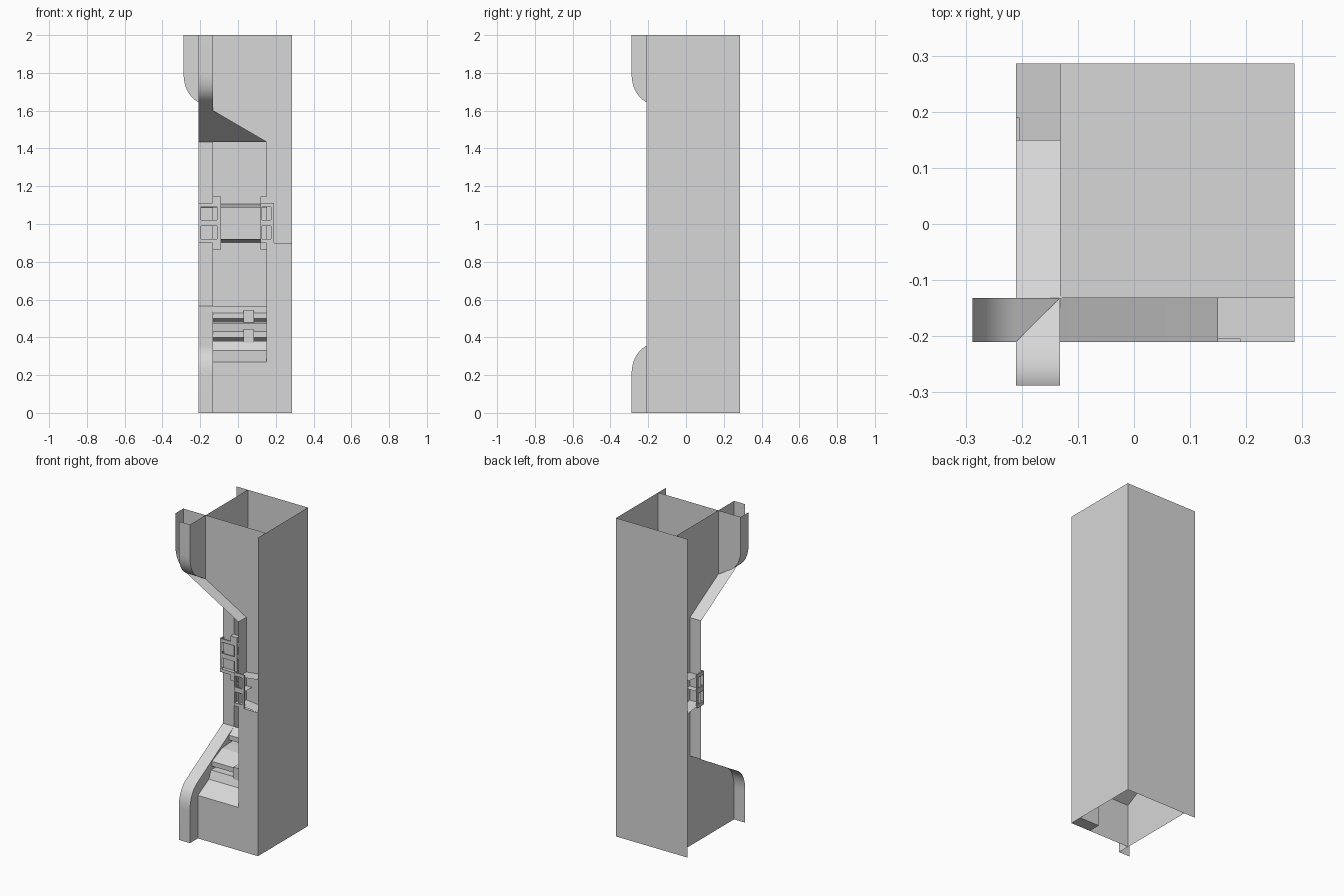
import bpy, bmesh
from mathutils import Vector

old = bpy.data.objects.get("Cube")
if old:
    bpy.data.objects.remove(old, do_unlink=True)

grey = bpy.data.materials.new("plain_grey")
grey.use_nodes = True
colour = (0.68, 0.68, 0.68, 1)
grey.diffuse_color = colour
grey.node_tree.nodes["Principled BSDF"].inputs["Base Color"].default_value = colour

# Key positions shared by both symmetric sides
FIN, EDGE, INNER, JAMB, BACK = -0.288, -0.21, -0.132, 0.15, 0.286
TOP, LEDGE, HEAD, SILL = 2.0, 0.9, 1.435, 0.565


def place(side, u, v, z):
    """u runs along the wall, v across it; side 0 follows y, side 1 follows x."""
    return (v, u, z) if side == 0 else (u, v, z)


def make(name, polygons, smooth=False):
    bm = bmesh.new()
    for poly in polygons:
        bm.faces.new([bm.verts.new(p) for p in poly])
    bmesh.ops.remove_doubles(bm, verts=bm.verts, dist=0.0005)
    bmesh.ops.recalc_face_normals(bm, faces=bm.faces)
    mesh = bpy.data.meshes.new(name)
    bm.to_mesh(mesh)
    bm.free()
    mesh.materials.append(grey)
    obj = bpy.data.objects.new(name, mesh)
    bpy.context.collection.objects.link(obj)
    if smooth:
        bpy.ops.object.select_all(action='DESELECT')
        obj.select_set(True)
        bpy.context.view_layer.objects.active = obj
        bpy.ops.object.shade_smooth_by_angle(angle=0.5)
    return obj


def wall(name, side, v, outline):
    return make(name, [[place(side, u, v, z) for u, z in outline]])


def strip(name, side, path, v0, v1, smooth=False):
    quads = [[place(side, a[0], v0, a[1]), place(side, b[0], v0, b[1]),
              place(side, b[0], v1, b[1]), place(side, a[0], v1, a[1])]
             for a, b in zip(path, path[1:])]
    return make(name, quads, smooth)


def boxes(name, side, spans):
    polys = []
    for u0, u1, v0, v1, z0, z1 in spans:
        ring = [(u0, v0), (u1, v0), (u1, v1), (u0, v1)]
        for z in (z0, z1):
            polys.append([place(side, u, v, z) for u, v in ring])
        for a, b in zip(ring, ring[1:] + ring[:1]):
            polys.append([place(side, *a, z0), place(side, *b, z0),
                          place(side, *b, z1), place(side, *a, z1)])
    return make(name, polys)


# Flared lip profile: straight fin, rounded corner, then a sloped run
start, control, end = Vector((FIN, 1.8)), Vector((FIN, 1.69)), Vector((EDGE, 1.645))
curve = [tuple(start * (1 - t) ** 2 + control * 2 * t * (1 - t) + end * t * t)
         for t in [i / 10 for i in range(11)]]
upper = [(FIN, TOP)] + curve + [(JAMB, HEAD)]
lower = [(u, TOP - z) for u, z in upper]

# Full outer walls
for side, name in enumerate(("left_wall", "back_wall")):
    wall(name, side, BACK, [(EDGE, 0), (BACK, 0), (BACK, TOP), (EDGE, TOP)])

# Inner walls, flared upper lips, jambs and the sloped soffit between them
hip_z = 1.6
for side, name in enumerate(("right", "front")):
    foot = SILL if side == 0 else 0
    wall(name + "_inner_wall", side, INNER,
         upper + [(JAMB, foot), (BACK, foot), (BACK, TOP)])
    strip(name + "_upper_lip", side, upper, EDGE, INNER, True)
    strip(name + "_jamb", side, [(JAMB, HEAD), (JAMB, foot)], EDGE, INNER)
    make(name + "_soffit", [[place(side, INNER, INNER, hip_z),
                             place(side, JAMB, INNER, HEAD),
                             place(side, JAMB, JAMB, HEAD)]])

# Flat cap over the soffit, and the level head behind it
strip("shaft_floor", 1, [(INNER, hip_z), (BACK, hip_z)], INNER, BACK)
make("soffit_head", [[(x, y, HEAD) for x, y in (
    (INNER, JAMB), (JAMB, JAMB), (JAMB, INNER),
    (BACK, INNER), (BACK, BACK), (INNER, BACK))]])

# Lower ramp with its fin and inner side wall
strip("lower_ramp", 0, lower, EDGE, INNER, True)
wall("ramp_side_wall", 0, INNER, lower + [(BACK, SILL), (BACK, 0)])

# Front lower wall with a closed post beside the opening
wall("front_lower_wall", 1, EDGE,
     [(INNER, 0), (BACK, 0), (BACK, LEDGE), (JAMB, LEDGE), (JAMB, 0.27), (INNER, 0.27)])
for name, z in (("post_ledge", LEDGE), ("post_base", 0)):
    strip(name, 1, [(JAMB, z), (BACK, z)], EDGE, INNER)

# Stepped slats inside the opening, with two small clips
steps = [(EDGE, 0.27), (-0.1, 0.33), (-0.08, 0.38), (-0.03, 0.38), (-0.07, 0.4),
         (-0.07, 0.43), (0.03, 0.475), (0.1, 0.48), (0.14, 0.48), (0.1, 0.5),
         (0.1, 0.53), (JAMB, SILL)]
strip("stepped_slats", 0, steps, INNER, JAMB)
boxes("slat_clips", 0, [(y, y + 0.05, 0.03, 0.085, z, z + 0.075)
                        for y, z in ((-0.09, 0.37), (0.08, 0.47))])

# Matching latch brackets on both jambs, with flared shelves behind
Z0, Z1 = 0.9, 1.11
for side, name in enumerate(("right", "front")):
    bars = [(0.12, 0.126, EDGE, EDGE + 0.015, Z0, Z1),
            (0.12, 0.126, -0.11, -0.09, Z0, Z1),
            (0.12, 0.15, -0.135, -0.09, Z1, 1.145),
            (0.12, 0.15, -0.135, -0.09, 0.865, Z0),
            (0.175, 0.19, EDGE, EDGE + 0.006, 0.92, 1.09)]
    for low, high in ((Z0, 0.92), (0.99, 1.02), (1.09, Z1)):
        bars.append((0.12, 0.126, EDGE, -0.09, low, high))
        bars.append((0.12, 0.19, EDGE, EDGE + 0.006, low, high))
    boxes(name + "_bracket_frame", side, bars)
    strip(name + "_bracket_middle_shelf", side, [(0.12, 1.005), (0.19, 1.005)], EDGE, -0.09)
    for part, near, far in (("top", 1.087, 1.107), ("bottom", 0.92, 0.902)):
        strip(f"{name}_bracket_{part}_shelf", side, [(0.12, near), (BACK, far)], EDGE, JAMB)
